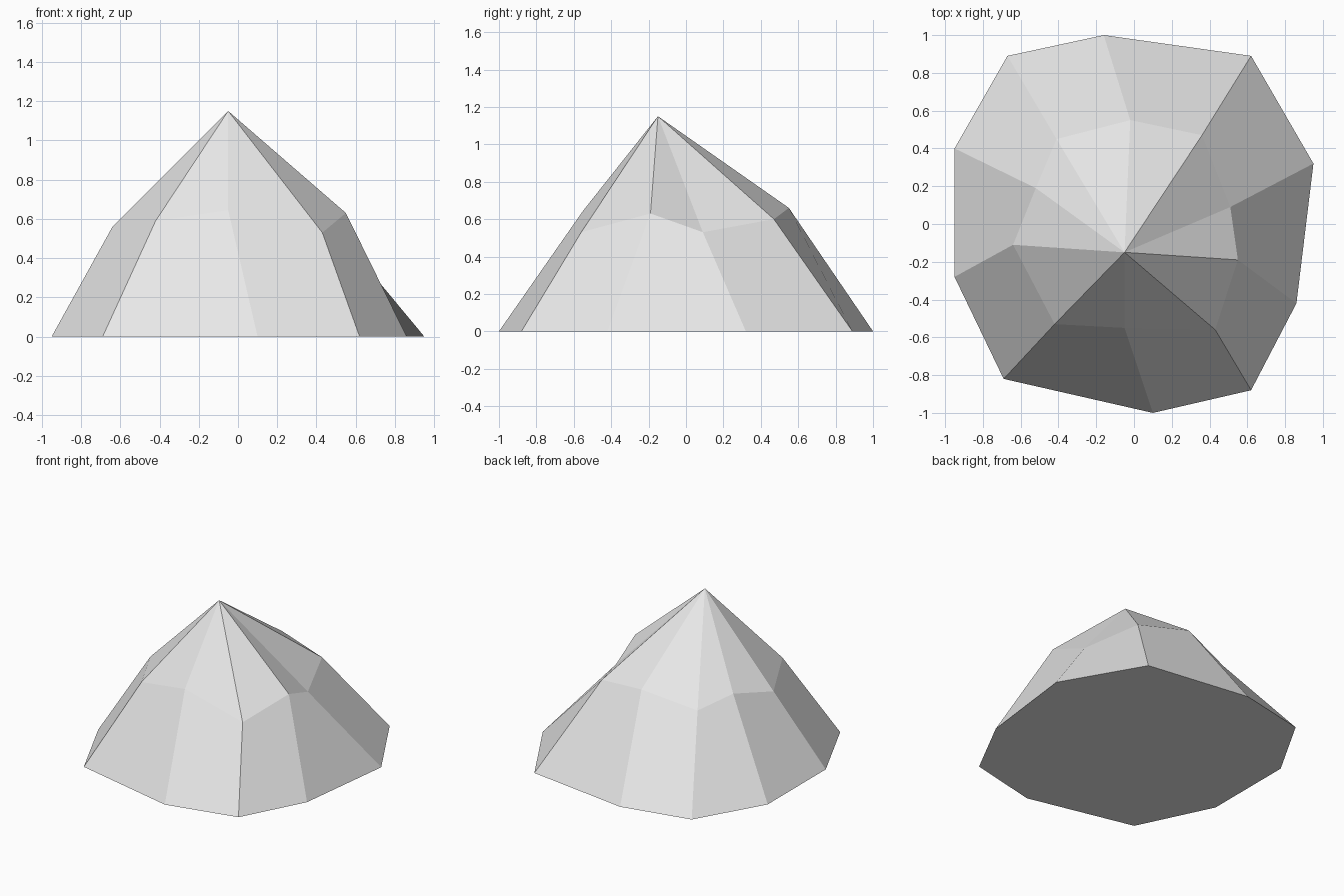
import bpy
import bmesh

if "Cube" in bpy.data.objects:
    bpy.data.objects.remove(bpy.data.objects["Cube"], do_unlink=True)

# Single stone colour
grey = bpy.data.materials.new("stone_grey")
grey.use_nodes = True
colour = (0.8, 0.8, 0.8, 1.0)
grey.diffuse_color = colour
grey.node_tree.nodes["Principled BSDF"].inputs["Base Color"].default_value = colour

# Irregular ten-sided outlines, both running counter-clockwise
foot_outline = [(0.95, 0.32), (0.62, 0.89), (-0.16, 1.0), (-0.67, 0.89), (-0.95, 0.4),
                (-0.95, -0.28), (-0.69, -0.82), (0.1, -1.0), (0.62, -0.88), (0.86, -0.42)]
shoulder_outline = [(0.51, 0.09, 0.53), (0.36, 0.47, 0.6), (-0.02, 0.55, 0.66),
                    (-0.41, 0.45, 0.57), (-0.52, 0.19, 0.625), (-0.64, -0.11, 0.56),
                    (-0.42, -0.53, 0.59), (-0.05, -0.55, 0.645), (0.43, -0.56, 0.53),
                    (0.55, -0.19, 0.63)]

# Rock: steep lower wall, sloping cap up to the peak, flat underside
bm = bmesh.new()
foot = [bm.verts.new((x, y, 0)) for x, y in foot_outline]
shoulder = [bm.verts.new(p) for p in shoulder_outline]
peak = bm.verts.new((-0.05, -0.15, 1.15))
for i in range(len(foot)):
    j = (i + 1) % len(foot)
    bm.faces.new((foot[i], foot[j], shoulder[j], shoulder[i]))
    bm.faces.new((shoulder[i], shoulder[j], peak))
bm.faces.new(foot[::-1])
bmesh.ops.recalc_face_normals(bm, faces=bm.faces)

mesh = bpy.data.meshes.new("rock")
bm.to_mesh(mesh)
bm.free()
mesh.materials.append(grey)
rock = bpy.data.objects.new("rock", mesh)
bpy.context.collection.objects.link(rock)
